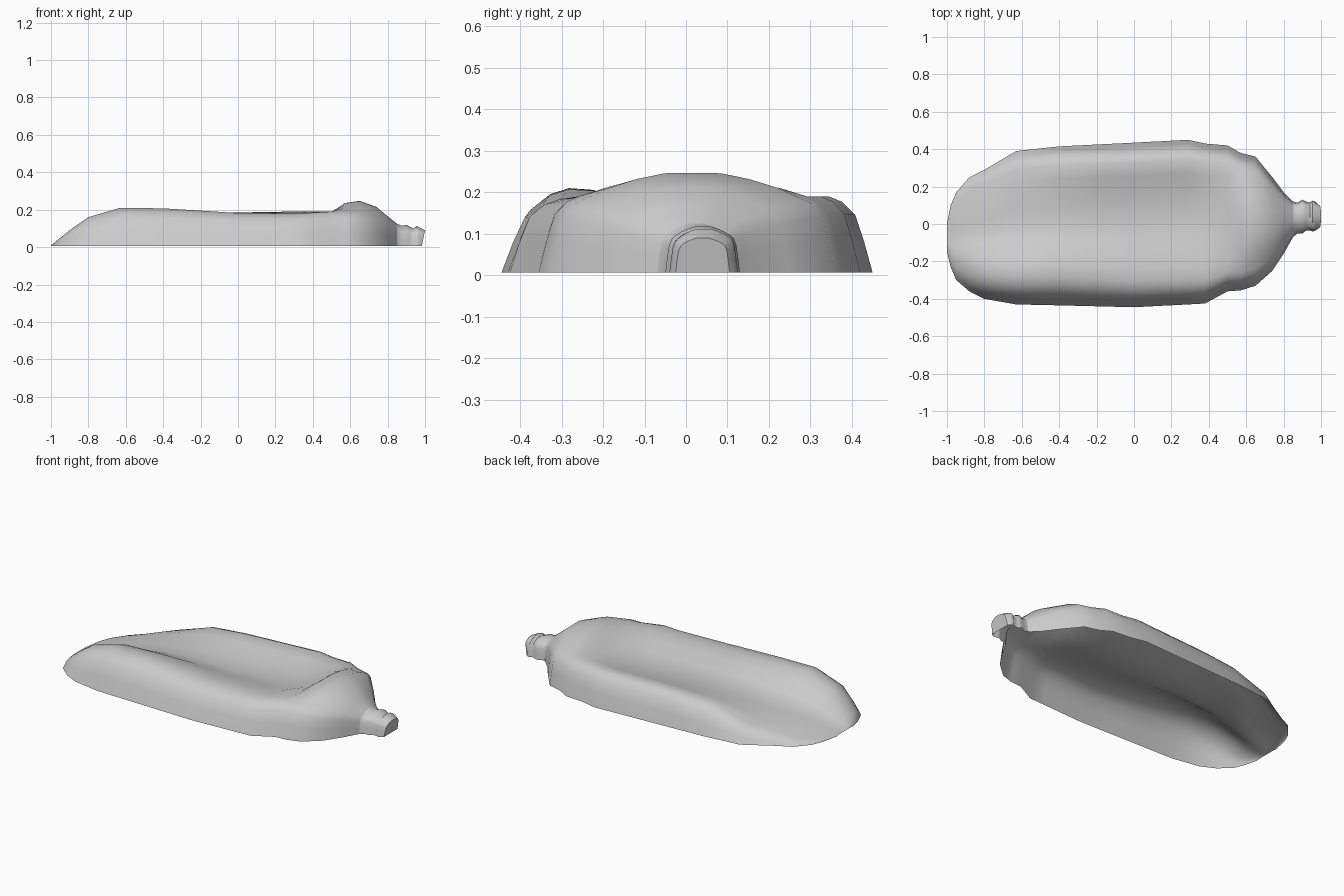
import bpy
import bmesh

cube = bpy.data.objects.get("Cube")
if cube:
    bpy.data.objects.remove(cube, do_unlink=True)

# One plain grey for the whole shell
grey = bpy.data.materials.new("plain grey")
grey.use_nodes = True
colour = (0.6, 0.6, 0.6, 1)
grey.diffuse_color = colour
grey.node_tree.nodes["Principled BSDF"].inputs["Base Color"].default_value = colour

RIM = 0.006

# Wall from rim to ridge: (share of the way in, share of ridge height)
WALL = [(0, 0), (.2, .42), (.4, .76), (.7, .93), (1, 1)]
# Top from ridge to middle at fixed shares of the ridge distance: share of ridge height
REACHES = (.78, .52, .26)
SHELF = (.96, .7, .24)
HOLLOW = (.68, .26, .05)
DOME = (.58, .24, .02)

# Stations: x, front edge y, back edge y, front ridge z, back ridge z,
# middle z, front ridge distance as a share of the half width
BODY = [
    (-1, -.15, .0, .01, .01, .01, .6),
    (-.98, -.23, .1, .025, .015, .015, .6),
    (-.95, -.3, .17, .05, .02, .025, .6),
    (-.88, -.36, .25, .105, .03, .045, .6),
    (-.8, -.4, .29, .16, .05, .07, .6),
    (-.63, -.43, .39, .21, .09, .105, .64),
    (-.4, -.435, .415, .207, .165, .125, .64),
    (-.2, -.44, .425, .195, .18, .13, .66),
    (0, -.445, .435, .182, .185, .13, .68),
    (.29, -.43, .45, .18, .19, .135, .7),
    (.38, -.425, .43, .183, .19, .15, .72),
    (.5, -.36, .42, .19, .19, .185, .74),
    (.57, -.355, .38, .19, .19, .235, .74),
    (.65, -.33, .36, .185, .185, .247, .74),
    (.74, -.25, .25, .16, .16, .215, .74),
    (.8, -.16, .17, .13, .13, .165, .74),
    (.85, -.07, .12, .1, .1, .125, .74),
]
NECK = [
    (.875, -.05, .115, .09, .09, .114, .74),
    (.9, -.05, .13, .095, .095, .118, .74),
    (.92, -.035, .12, .09, .09, .108, .74),
    (.94, -.035, .115, .08, .08, .1, .74),
    (.955, -.04, .125, .09, .09, .112, .74),
    (.97, -.035, .12, .085, .085, .105, .74),
    (.982, -.025, .105, .075, .075, .09, .74),
]


def section(x, front, back, ridge_f, ridge_b, middle, reach):
    """Points across the shell from the front rim to the back rim."""
    centre = (front + back) / 2
    half = (back - front) / 2

    def side(sign, ridge, reach, dip):
        shares = DOME if middle > ridge else dip
        wall = [(1 - (1 - reach) * w, RIM + (ridge - RIM) * h) for w, h in WALL]
        top = [(reach * w, middle + (ridge - middle) * h)
               for w, h in zip(REACHES, shares)]
        return [(x, centre + sign * half * w, z) for w, z in wall + top]

    near = side(-1, ridge_f, reach, SHELF)
    far = side(1, ridge_b, .76, HOLLOW)
    return near + [(x, centre, middle)] + far[::-1]


def loft(name, stations, cap=False):
    bm = bmesh.new()
    rows = [[bm.verts.new(p) for p in section(*s)] for s in stations]
    for a, b in zip(rows, rows[1:]):
        for i in range(len(a) - 1):
            bm.faces.new((a[i], b[i], b[i + 1], a[i + 1]))
    if cap:
        # Tilt the mouth so that its top reaches furthest
        for v in rows[-1]:
            v.co.x += v.co.z * .2
        bm.faces.new(rows[-1])
    mesh = bpy.data.meshes.new(name)
    bm.to_mesh(mesh)
    bm.free()
    mesh.materials.append(grey)
    obj = bpy.data.objects.new(name, mesh)
    bpy.context.collection.objects.link(obj)
    bpy.ops.object.select_all(action="DESELECT")
    obj.select_set(True)
    bpy.context.view_layer.objects.active = obj
    bpy.ops.object.shade_smooth_by_angle(angle=1)


# Crushed shell body, open underneath, and its ringed neck
loft("crushed_body", BODY)
loft("neck", [BODY[-1]] + NECK, cap=True)
